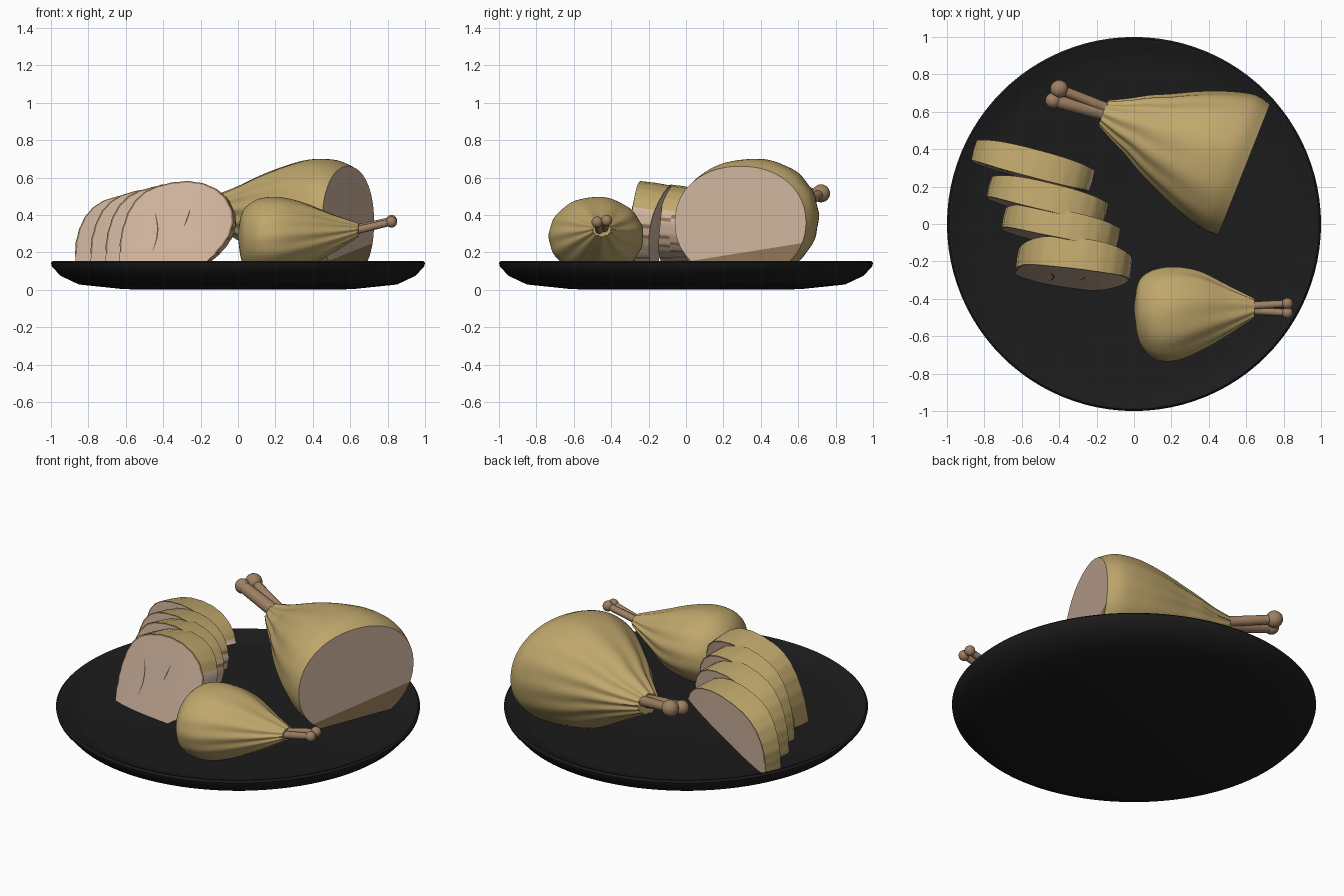
import bpy, bmesh, math
from mathutils import Vector, Matrix

if "Cube" in bpy.data.objects:
    bpy.data.objects.remove(bpy.data.objects["Cube"])


def material(name, rgb):
    m = bpy.data.materials.new(name)
    m.diffuse_color = (*rgb, 1)
    m.use_nodes = True
    m.node_tree.nodes["Principled BSDF"].inputs["Base Color"].default_value = m.diffuse_color
    return m


SKIN = material("roast_skin", (0.52, 0.385, 0.15))
MEAT = material("pale_meat", (0.64, 0.465, 0.35))
BROWN = material("browned_edge", (0.29, 0.19, 0.095))
BONE = material("bone", (0.34, 0.215, 0.125))
BLACK = material("black_plate", (0.0115, 0.0115, 0.0115))
CREASE = material("dark_crease", (0.12, 0.075, 0.05))


def finish(bm, name, mats, angle=40):
    bmesh.ops.recalc_face_normals(bm, faces=bm.faces[:])
    me = bpy.data.meshes.new(name)
    bm.to_mesh(me)
    bm.free()
    ob = bpy.data.objects.new(name, me)
    bpy.context.collection.objects.link(ob)
    for m in mats:
        me.materials.append(m)
    bpy.ops.object.select_all(action='DESELECT')
    ob.select_set(True)
    bpy.context.view_layer.objects.active = ob
    bpy.ops.object.shade_smooth_by_angle(angle=math.radians(angle))
    return ob


def smooth_points(pts, steps):
    """Catmull-Rom samples through a row of tuples."""
    p = [Vector(q) for q in pts]
    p = [p[0]] + p + [p[-1]]
    out = []
    for i in range(1, len(p) - 2):
        a, b, c, d = p[i - 1:i + 3]
        for k in range(steps):
            t = k / steps
            out.append(0.5 * (2 * b + (c - a) * t + (2 * a - 5 * b + 4 * c - d) * t * t
                              + (3 * b - a - 3 * c + d) * t ** 3))
    return out + [p[-1]]


def bridge(bm, a, b):
    n = len(a)
    return [bm.faces.new((a[i], a[(i + 1) % n], b[(i + 1) % n], b[i])) for i in range(n)]


# Plate: turned profile (radius, height)
def make_plate():
    prof = [(0.5, 0.0), (0.62, 0.004), (0.85, 0.028), (0.95, 0.075), (0.995, 0.125), (1.0, 0.145),
            (0.99, 0.155), (0.975, 0.152), (0.93, 0.128), (0.86, 0.115)]
    n = 96
    bm = bmesh.new()
    rings = [[bm.verts.new((r * math.cos(2 * math.pi * i / n), r * math.sin(2 * math.pi * i / n), z))
              for i in range(n)] for r, z in prof]
    for a, b in zip(rings, rings[1:]):
        bridge(bm, a, b)
    bm.faces.new(rings[0])
    bm.faces.new(rings[-1])
    finish(bm, "plate", [BLACK])


def power(v, e):
    return math.copysign(abs(v) ** e, v)


# Leg skin: rows are (distance from neck, half width, side offset, top, bottom)
def make_leg(name, neck, axis, rows, folds, cut=False):
    a = Vector((*axis, 0)).normalized()
    u = Vector((-a.y, a.x, 0))
    n = 96
    total = rows[-1][0]
    bm = bmesh.new()
    rings = []
    for s, w, off, top, bot in smooth_points(rows, 6):
        f = s / total
        amp = 0.06 * max(0, 1 - f) ** 2 + (0.002 if f < 0.9 else 0)
        e = 1 - 0.06 * f if cut else 1
        ring = []
        for i in range(n):
            th = 2 * math.pi * i / n
            k = 1 + amp * math.sin(folds * th + 1.5 * math.sin(2 * th) + 2 * f)
            p = Vector((*neck, 0)) + a * s + u * (off + w * k * power(math.cos(th), e))
            p.z = max(0.105, (top + bot) / 2 + (top - bot) / 2 * k * power(math.sin(th), e))
            ring.append(bm.verts.new(p))
        rings.append(ring)
    for p, q in zip(rings, rings[1:]):
        bridge(bm, p, q)
    bm.faces.new(rings[0])
    cap = bm.faces.new(rings[-1])
    if cut:
        # Flat cut end, with a browned strip along its lower side
        co, no = Vector((0, 0, 0.15)), Vector((0, -0.16, 1)).normalized()
        geom = [cap] + cap.edges[:] + cap.verts[:]
        bmesh.ops.bisect_plane(bm, geom=geom, plane_co=co, plane_no=no)
        end = Vector((*neck, 0)) + a * total
        for f in bm.faces:
            if all(abs((v.co - end).dot(a)) < 1e-4 for v in f.verts):
                f.material_index = 1 if (f.calc_center_median() - co).dot(no) > 0 else 2
    finish(bm, name, [SKIN, MEAT, BROWN])


# Bone: tapered shaft with a round knuckle
def make_bone(name, start, end, r, ball):
    start, end = Vector(start), Vector(end)
    d = end - start
    bm = bmesh.new()
    rot = d.to_track_quat('Z', 'Y').to_matrix().to_4x4()
    bmesh.ops.create_cone(bm, cap_ends=True, segments=20, radius1=r * 1.15, radius2=r, depth=d.length,
                          matrix=Matrix.Translation((start + end) / 2) @ rot)
    bmesh.ops.create_uvsphere(bm, u_segments=20, v_segments=12, radius=ball,
                              matrix=Matrix.Translation(end))
    finish(bm, name, [BONE])


# Breast slice: smooth outline with two slightly domed faces, leaning back
OUTLINE = [(0.1, 0.105), (-0.1, 0.105), (-0.285, 0.105), (-0.308, 0.2), (-0.3, 0.31), (-0.26, 0.43),
           (-0.19, 0.515), (-0.09, 0.56), (0.04, 0.58), (0.16, 0.56), (0.25, 0.5), (0.298, 0.4),
           (0.285, 0.3), (0.235, 0.22), (0.17, 0.155), (0.1, 0.105)]


def slice_point(p, side, x0, y0, yaw, lean, height, dome, width, under, extra=0.0):
    """side -1 is the front face, +1 the back face, 0 the middle of the rim."""
    y = side * (0.055 + extra + dome * max(0, 1 - abs(p.x / 0.31) ** 3))
    z = 0.105 + (p.y - 0.105) * height * (1 - 0.025 * (side + 1))
    q = Matrix.Rotation(math.radians(yaw), 3, 'Z') @ Vector((p.x * width, y + (z - 0.35) * lean, 0))
    return Vector((x0 + q.x, y0 + q.y, z))


def make_slice(name, seed, *place):
    # The lower right side is cut away along a slope that rises for the rear slices
    under = place[-1]
    pts = [Vector((p.x, max(p.y, under + 0.5 * p.x))) for p in smooth_points(OUTLINE, 5)[:-1]]
    centre = Vector((0.0, max(0.33, 0.33 + (under - 0.1) * 0.4)))
    bm = bmesh.new()

    def ring(side, scale):
        out = []
        for i, p in enumerate(pts):
            k = scale * (1 + 0.006 * math.sin(i * 1.9 + seed) + (0.01 if side == 0 else 0))
            out.append(bm.verts.new(slice_point(centre + (p - centre) * k, side, *place)))
        return out

    front, mid, back = ring(-1, 1), ring(0, 1), ring(1, 1)
    for row, pair in enumerate(((front, mid), (mid, back))):
        for i, f in enumerate(bridge(bm, *pair)):
            p = pts[i]
            if p.x < -0.28 or p.y > 0.45 or (p.x < -0.1 and p.y > 0.2):
                f.material_index = 0
            else:
                f.material_index = 2 if math.sin(i * 2.3 + row * 2 + seed) > 0.75 else 1
    # Faces: narrow browned border, then meat
    for side, edge in ((-1, front), (1, back)):
        for k, scale in enumerate((0.968, 0.65, 0.33)):
            inner = ring(side, scale)
            for i, f in enumerate(bridge(bm, edge, inner)):
                f.material_index = 2 if k == 0 and pts[i].y > 0.2 else 1
            edge = inner
        bm.faces.new(edge).material_index = 1
    finish(bm, name, [SKIN, MEAT, BROWN], 50)


make_plate()

# Large carved leg at the back
make_leg("carved_leg", (-0.165, 0.595), (0.93, -0.368), [
    (0.0, 0.068, 0.0, 0.49, 0.37),
    (0.1, 0.118, 0.0, 0.52, 0.315),
    (0.2, 0.17, 0.005, 0.56, 0.26),
    (0.3, 0.222, 0.0, 0.605, 0.2),
    (0.43, 0.286, 0.003, 0.655, 0.13),
    (0.58, 0.348, 0.003, 0.695, 0.08),
    (0.72, 0.384, 0.003, 0.695, 0.06),
    (0.813, 0.377, -0.006, 0.66, 0.06)], 13, cut=True)
make_bone("leg_bone_back", (-0.1, 0.6, 0.44), (-0.4, 0.722, 0.515), 0.026, 0.048)
make_bone("leg_bone_front", (-0.1, 0.575, 0.43), (-0.432, 0.66, 0.505), 0.034, 0.042)

# Small whole drumstick at the front
make_leg("drumstick", (0.645, -0.45), (-1, 0), [
    (0.0, 0.048, 0.0, 0.355, 0.285),
    (0.14, 0.128, 0.01, 0.405, 0.2),
    (0.29, 0.21, 0.015, 0.465, 0.12),
    (0.42, 0.25, 0.028, 0.495, 0.08),
    (0.53, 0.242, 0.032, 0.487, 0.08),
    (0.6, 0.19, 0.02, 0.445, 0.11),
    (0.63, 0.125, 0.01, 0.395, 0.17),
    (0.645, 0.01, 0.0, 0.3, 0.28)], 11)
make_bone("drumstick_bone_back", (0.58, -0.44, 0.315), (0.82, -0.425, 0.37), 0.019, 0.03)
make_bone("drumstick_bone_front", (0.58, -0.46, 0.305), (0.82, -0.475, 0.362), 0.019, 0.03)

# Row of breast slices, front to back: x, y, yaw, lean, height, dome, width, undercut
FRONT = (-0.315, -0.205, -8, 0.23, 1.0, 0.03, 1.0, 0.06)
make_slice("breast_slice_1", 0, *FRONT)
make_slice("breast_slice_2", 1.3, -0.385, -0.02, -12, 0.1, 0.96, 0.02, 1.02, 0.1)
make_slice("breast_slice_3", 2.9, -0.457, 0.13, -14, 0.08, 0.92, 0.02, 1.05, 0.17)
make_slice("breast_slice_4", 4.2, -0.535, 0.315, -15, 0.06, 0.865, 0.02, 1.07, 0.265)

# Creases on the front slice: thin curved strips
for k, line in enumerate([[(-0.12, 0.41), (-0.105, 0.35), (-0.105, 0.28), (-0.125, 0.21)],
                          [(0.07, 0.43), (0.055, 0.38), (0.04, 0.34)]]):
    bm = bmesh.new()
    prev = None
    pts = smooth_points(line, 4)
    for i, p in enumerate(pts):
        w = 0.001 + 0.003 * math.sin(math.pi * i / (len(pts) - 1))
        pair = [bm.verts.new(slice_point(p + Vector((d, 0)), -1, *FRONT, 0.003)) for d in (-w, w)]
        if prev:
            bm.faces.new((prev[0], prev[1], pair[1], pair[0]))
        prev = pair
    finish(bm, f"crease_{k + 1}", [CREASE])
